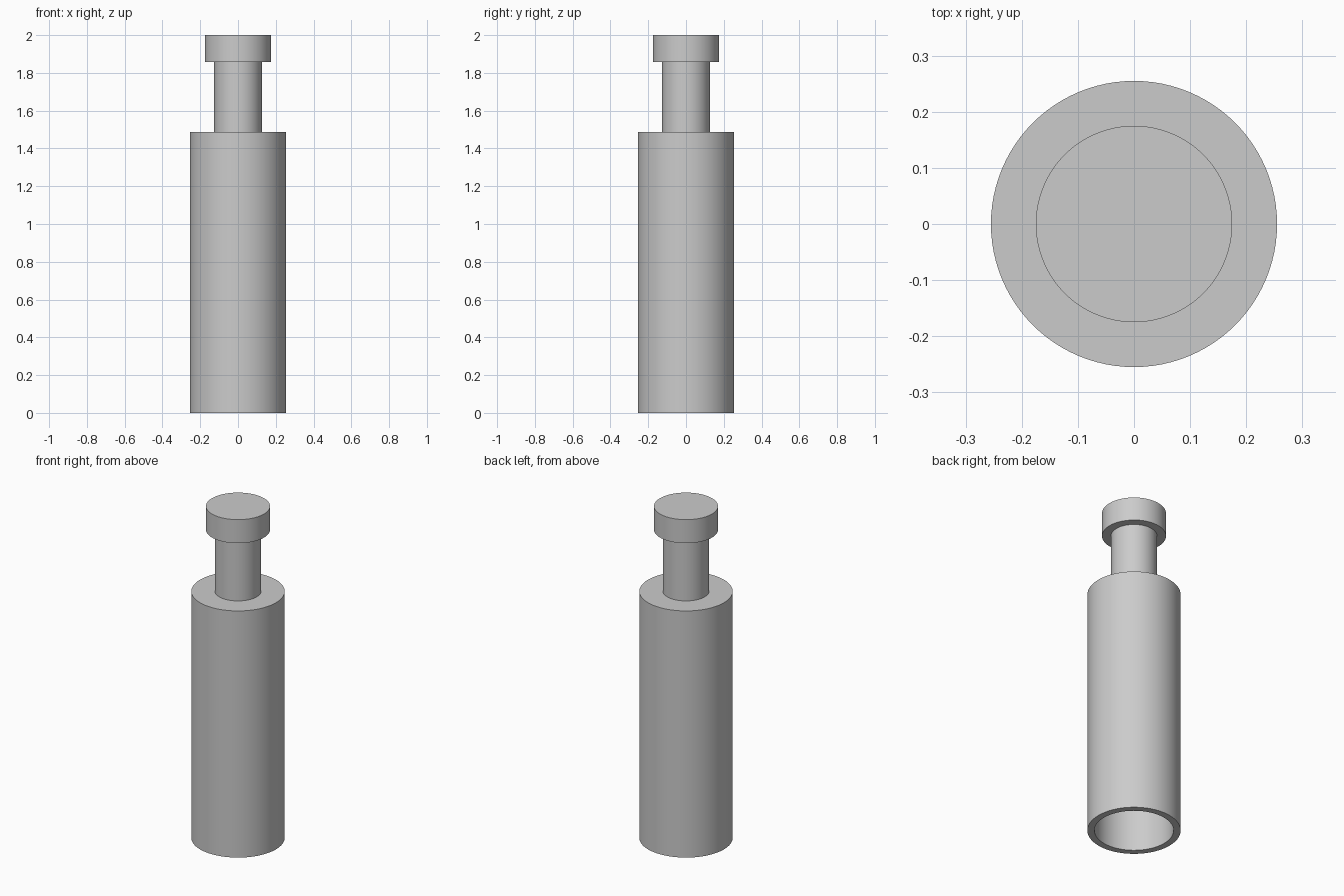
import bpy
import bmesh
import math

SIDES = 96

cube = bpy.data.objects.get("Cube")
if cube:
    bpy.data.objects.remove(cube, do_unlink=True)

# Single grey finish
grey = bpy.data.materials.new("plain grey")
grey.use_nodes = True
colour = (0.6, 0.6, 0.6, 1)
grey.diffuse_color = colour
grey.node_tree.nodes["Principled BSDF"].inputs["Base Color"].default_value = colour


def lathe(name, profile):
    """Turn a closed (radius, height) profile around the z axis."""
    bm = bmesh.new()
    verts = [bm.verts.new((r, 0, z)) for r, z in profile]
    edges = [bm.edges.new(pair) for pair in zip(verts, verts[1:])]
    bmesh.ops.spin(bm, geom=verts + edges, cent=(0, 0, 0), axis=(0, 0, 1),
                   angle=math.tau, steps=SIDES, use_merge=False)
    bmesh.ops.remove_doubles(bm, verts=bm.verts, dist=0.0001)
    bmesh.ops.recalc_face_normals(bm, faces=bm.faces)
    mesh = bpy.data.meshes.new(name)
    bm.to_mesh(mesh)
    bm.free()
    obj = bpy.data.objects.new(name, mesh)
    bpy.context.collection.objects.link(obj)
    mesh.materials.append(grey)
    bpy.ops.object.select_all(action="DESELECT")
    obj.select_set(True)
    bpy.context.view_layer.objects.active = obj
    bpy.ops.object.shade_smooth_by_angle(angle=math.radians(30))
    return obj


BODY_R, BORE_R, STEM_R, HEAD_R = 0.255, 0.216, 0.126, 0.175
BODY_TOP, BORE_TOP, HEAD_BASE, TOP = 1.487, 1.45, 1.858, 2.0

# Hollow sleeve, stem and head turned as one continuous skin
lathe("hollow_plunger", [
    (0, BORE_TOP), (BORE_R, BORE_TOP), (BORE_R, 0),
    (BODY_R, 0), (BODY_R, BODY_TOP),
    (STEM_R, BODY_TOP), (STEM_R, HEAD_BASE),
    (HEAD_R, HEAD_BASE), (HEAD_R, TOP), (0, TOP),
])
